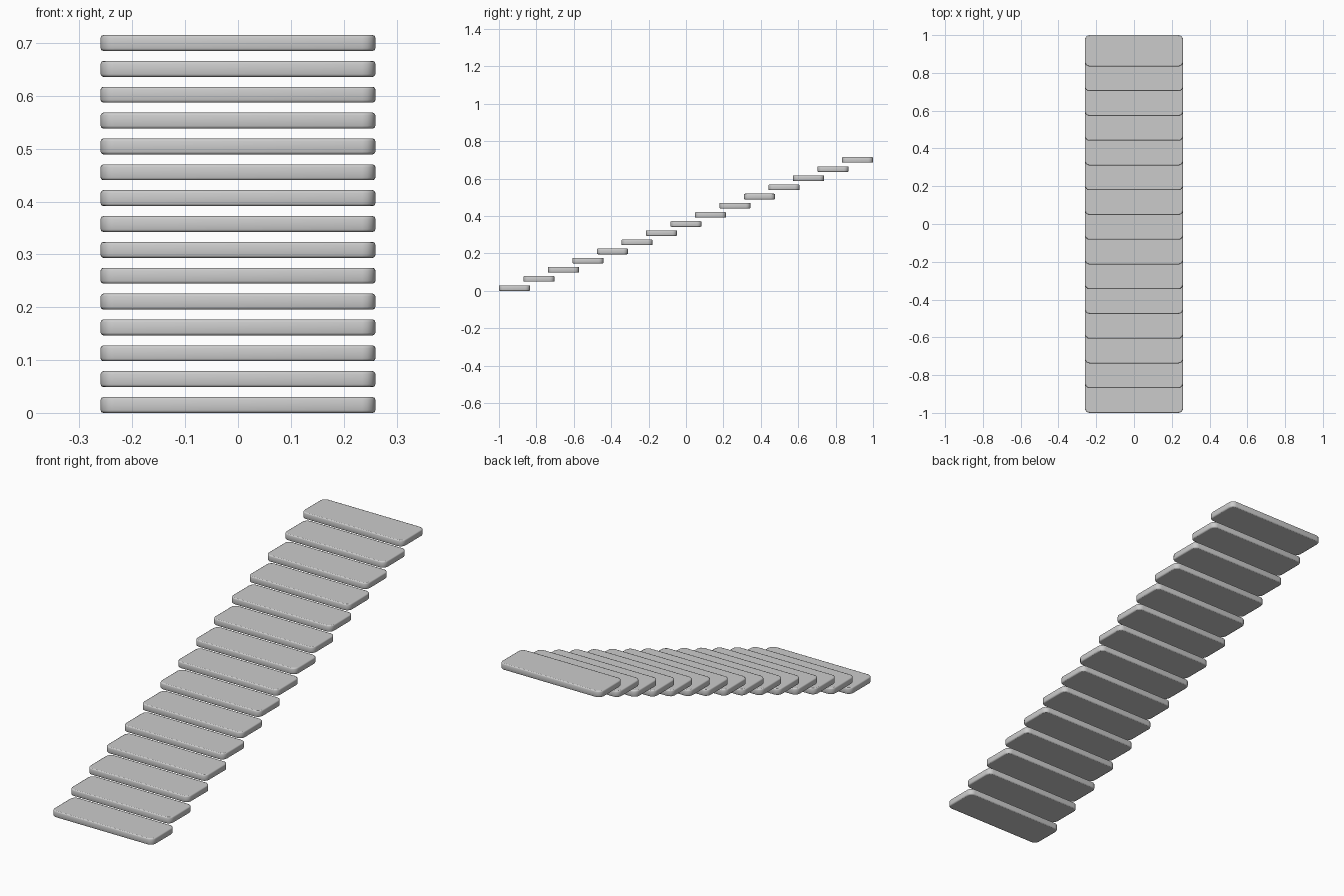
import bpy, bmesh
from mathutils import Vector

if "Cube" in bpy.data.objects:
    bpy.data.objects.remove(bpy.data.objects["Cube"])

COUNT = 15
WIDTH, DEPTH, THICK = 0.52, 0.166, 0.03
RISE = 0.685 / (COUNT - 1)
RUN = (2 - DEPTH) / (COUNT - 1)


def tread_mesh():
    # Slab with rounded plan corners and softened rims
    bm = bmesh.new()
    bmesh.ops.create_cube(bm, size=1)
    bmesh.ops.scale(bm, vec=Vector((WIDTH, DEPTH, THICK)), verts=bm.verts)
    upright = [e for e in bm.edges
               if abs(e.verts[0].co.z - e.verts[1].co.z) > THICK / 2]
    bmesh.ops.bevel(bm, geom=upright, offset=0.025, segments=4,
                    profile=0.5, affect='EDGES')
    rims = [e for e in bm.edges
            if abs(e.verts[0].co.z - e.verts[1].co.z) < 1e-5]
    bmesh.ops.bevel(bm, geom=rims, offset=0.005, segments=2,
                    profile=0.5, affect='EDGES')
    for f in bm.faces:
        f.smooth = f.calc_area() < 0.02
    mesh = bpy.data.meshes.new("stair_tread")
    bm.to_mesh(mesh)
    bm.free()
    return mesh


# Floating staircase: identical treads climbing toward +y
mesh = tread_mesh()
for i in range(COUNT):
    tread = bpy.data.objects.new(f"stair_tread_{i + 1:02d}", mesh)
    tread.location = (0, -1 + DEPTH / 2 + i * RUN, THICK / 2 + i * RISE)
    bpy.context.collection.objects.link(tread)
